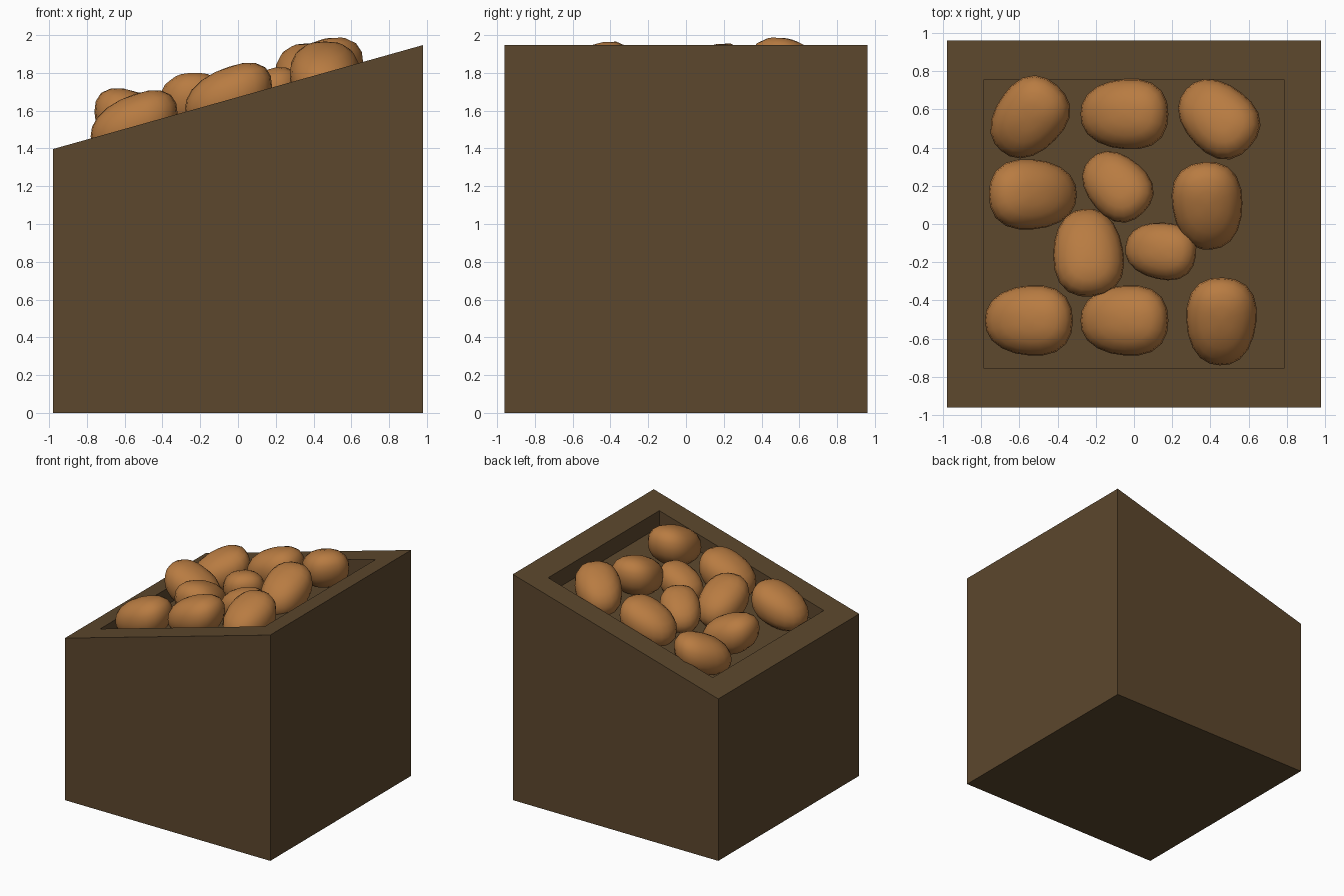
import bpy, bmesh, math
from mathutils import Matrix

if "Cube" in bpy.data.objects:
    bpy.data.objects.remove(bpy.data.objects["Cube"])


def material(name, rgb):
    m = bpy.data.materials.new(name)
    m.diffuse_color = (*rgb, 1)
    m.use_nodes = True
    m.node_tree.nodes["Principled BSDF"].inputs["Base Color"].default_value = m.diffuse_color
    return m


WOOD = material("dark brown wood", (0.107, 0.063, 0.026))
SKIN = material("potato tan", (0.48, 0.2, 0.054))


def add_object(name, bm, mat):
    me = bpy.data.meshes.new(name)
    bm.to_mesh(me)
    bm.free()
    me.materials.append(mat)
    ob = bpy.data.objects.new(name, me)
    bpy.context.collection.objects.link(ob)
    return ob


def top_z(x):
    """Height of the sloping top of the bin."""
    return 1.672 + 0.281 * x


# Bin: block with a sloping top and a shallow sloping tray
bm = bmesh.new()
bmesh.ops.create_cube(bm, size=2)
for v in bm.verts:
    v.co.x *= 0.98
    v.co.y *= 0.96
    v.co.z = top_z(v.co.x) if v.co.z > 0 else 0
bm.normal_update()
top = max(bm.faces, key=lambda f: f.calc_center_median().z)
bmesh.ops.inset_region(bm, faces=[top], thickness=0.15)
for v in top.verts:
    v.co.x = math.copysign(0.785, v.co.x)
    v.co.y = math.copysign(0.757, v.co.y)
    v.co.z = top_z(v.co.x)
tray = bmesh.ops.extrude_face_region(bm, geom=[top])["geom"]
bmesh.ops.translate(bm, vec=(0, 0, -0.14),
                    verts=[e for e in tray if isinstance(e, bmesh.types.BMVert)])
if top.is_valid:
    bmesh.ops.delete(bm, geom=[top], context='FACES_ONLY')
bmesh.ops.recalc_face_normals(bm, faces=bm.faces)
add_object("bin", bm, WOOD)


def potato(i, x, y, angle, scale, dz):
    """Boxy egg, one end raised and fuller than the other."""
    bm = bmesh.new()
    bmesh.ops.create_uvsphere(bm, u_segments=20, v_segments=10, radius=1)
    for v in bm.verts:
        c = v.co
        k = sum(abs(t) ** 2.35 for t in c) ** (-1 / 2.35)
        c *= k
        taper = 1 + 0.10 * c.x
        lx = 0.23 * c.x
        v.co = (lx, 0.183 * c.y * taper, 0.162 * c.z * taper + 0.26 * lx + 0.012)
    bm.transform(Matrix.Translation((x, y, top_z(x) + dz))
                 @ Matrix.Rotation(math.radians(angle), 4, 'Z')
                 @ Matrix.Scale(scale, 4))
    for f in bm.faces:
        f.smooth = True
    add_object(f"potato_{i}", bm, SKIN)


# Potatoes: x, y, heading of raised end, size, lift
heap = [
    (-0.55, 0.555, 50, 0.98, -0.01), (-0.05, 0.575, 0, 1, 0), (0.44, 0.555, -42, 0.98, 0),
    (-0.53, 0.155, 180, 1, 0), (-0.09, 0.2, -45, 0.86, -0.02), (0.385, 0.095, 95, 1.0, -0.02),
    (-0.24, -0.15, -85, 1.0, 0), (0.14, -0.14, -8, 0.81, -0.04),
    (-0.55, -0.505, 0, 1, -0.005), (-0.05, -0.505, 0, 1, 0), (0.457, -0.51, 88, 1, -0.03),
]
for i, p in enumerate(heap, 1):
    potato(i, *p)
